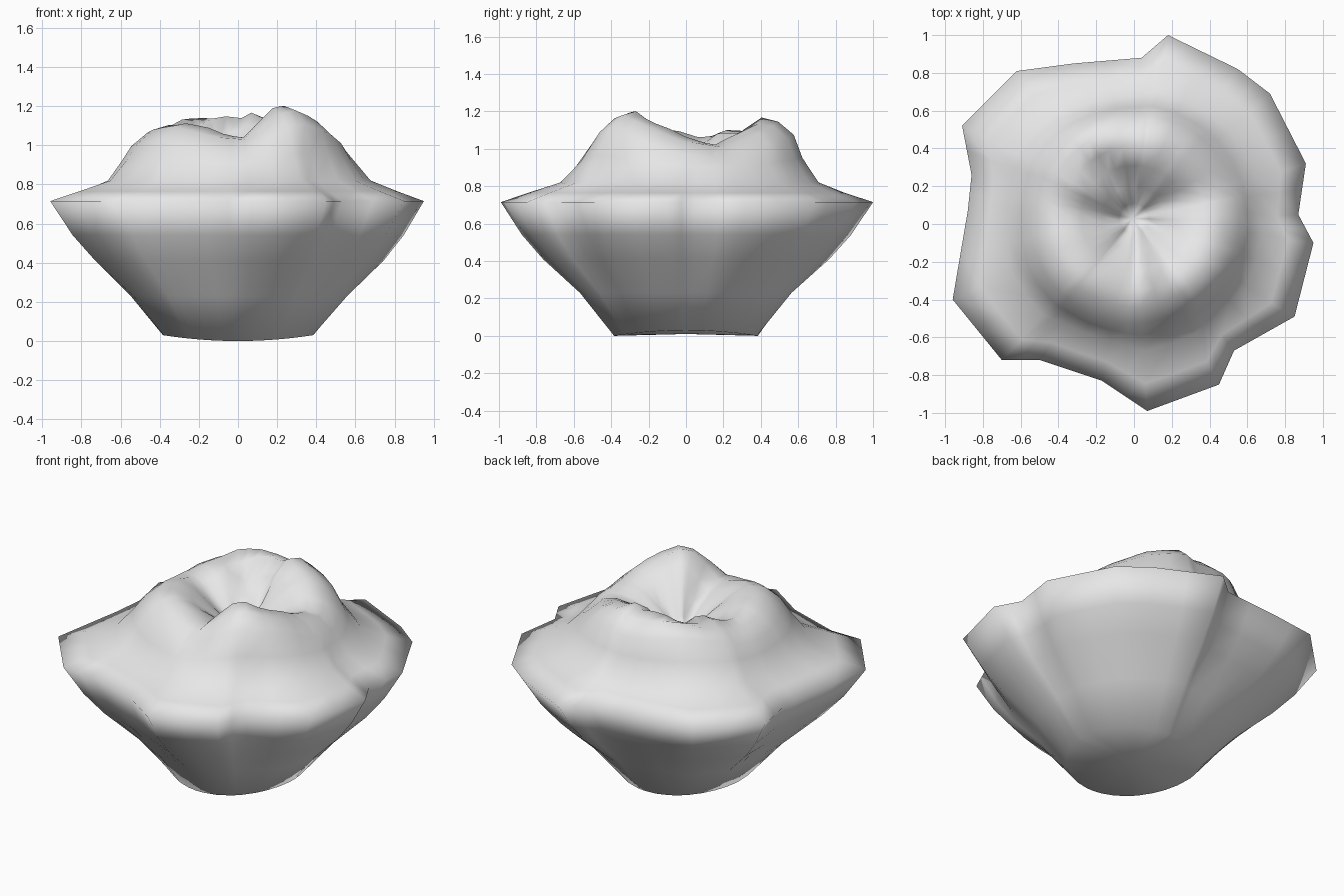
import bpy, bmesh, math

if "Cube" in bpy.data.objects:
    bpy.data.objects.remove(bpy.data.objects["Cube"])

# Rim corners, counter-clockwise from the right: x, y, height of the crown lip
RIM = [(0.95, -0.10, 1.06), (0.87, 0.05, 1.05), (0.91, 0.32, 1.03), (0.72, 0.69, 1.08),
       (0.55, 0.82, 1.12), (0.18, 1.00, 1.165), (0.04, 0.88, 1.13), (-0.32, 0.85, 1.16),
       (-0.62, 0.81, 1.165), (-0.91, 0.52, 1.12), (-0.86, 0.26, 1.08), (-0.88, 0.07, 1.07),
       (-0.96, -0.40, 1.10), (-0.70, -0.72, 1.12), (-0.50, -0.72, 1.10), (-0.17, -0.83, 1.06),
       (0.07, -0.99, 1.05), (0.45, -0.85, 1.18), (0.53, -0.67, 1.20), (0.85, -0.49, 1.14)]

# Add a midpoint between corners, giving 40 spokes: angle, rim radius, lip height
spokes = []
for i, a in enumerate(RIM):
    b = RIM[(i + 1) % len(RIM)]
    for p in (a, [(u + v) / 2 for u, v in zip(a, b)]):
        spokes.append((math.atan2(p[1], p[0]), math.hypot(p[0], p[1]), p[2]))

# Body rings: base radius, how much they follow the rim, height
BODY = [(0.385, 0.0, 0.015), (0.55, 0.2, 0.23), (0.72, 0.5, 0.41), (0.81, 0.75, 0.54),
        (0.90, 1.0, 0.715), (0.78, 0.7, 0.765), (0.665, 0.3, 0.82), (0.60, 0.1, 0.93)]
# Crown rings: radius, drop below the lip, angle of the curling groove, groove depth
CROWN = [(0.555, 0.09, 150, 0.0), (0.47, 0.02, 143, 0.03), (0.38, 0.0, 132, 0.08),
         (0.28, 0.045, 115, 0.09), (0.17, 0.13, 95, 0.07), (0.08, 0.21, 70, 0.04)]

bm = bmesh.new()
rings = []
for n, (r0, follow, z) in enumerate(BODY):
    ring = []
    for ang, rim, lip in spokes:
        r = r0 + follow * (rim - 0.9)
        h = z + (0.015 * math.cos(2 * ang) if n == 0 else 0)
        if n == 7:
            h += 0.4 * (lip - 1.11)
        shift = 0.02 if n >= 6 else 0
        ring.append(bm.verts.new((r * math.cos(ang), r * math.sin(ang) + shift, h)))
    rings.append(ring)

for r, drop, groove, depth in CROWN:
    ring = []
    for ang, rim, lip in spokes:
        off = (math.degrees(ang) - groove + 180) % 360 - 180
        # Lip unevenness fades toward the pit, with a soft groove and faint pleats
        h = 1.11 + (lip - 1.11) * min(1, r / 0.36) - drop
        h -= depth * math.exp(-(off / 17) ** 2)
        if r < 0.4:
            h += 0.01 * math.sin(7 * ang + 8 * r)
        ring.append(bm.verts.new((r * math.cos(ang), r * math.sin(ang) + 0.03, h)))
    rings.append(ring)

# Skin between rings, then close the base and the pit
N = len(spokes)
for lo, hi in zip(rings, rings[1:]):
    for i in range(N):
        j = (i + 1) % N
        bm.faces.new((lo[i], lo[j], hi[j], hi[i]))
base = bm.verts.new((0, 0, 0.01))
pit = bm.verts.new((-0.01, 0.03, 0.82))
for i in range(N):
    j = (i + 1) % N
    bm.faces.new((base, rings[0][j], rings[0][i]))
    bm.faces.new((pit, rings[-1][i], rings[-1][j]))
bmesh.ops.recalc_face_normals(bm, faces=bm.faces)
for f in bm.faces:
    f.smooth = True

mesh = bpy.data.meshes.new("pleated_bun")
bm.to_mesh(mesh)
bm.free()
mat = bpy.data.materials.new("plain_grey")
mat.diffuse_color = (0.8, 0.8, 0.8, 1)
mat.use_nodes = True
mat.node_tree.nodes["Principled BSDF"].inputs["Base Color"].default_value = mat.diffuse_color
mesh.materials.append(mat)
bpy.context.collection.objects.link(bpy.data.objects.new("pleated_bun", mesh))
